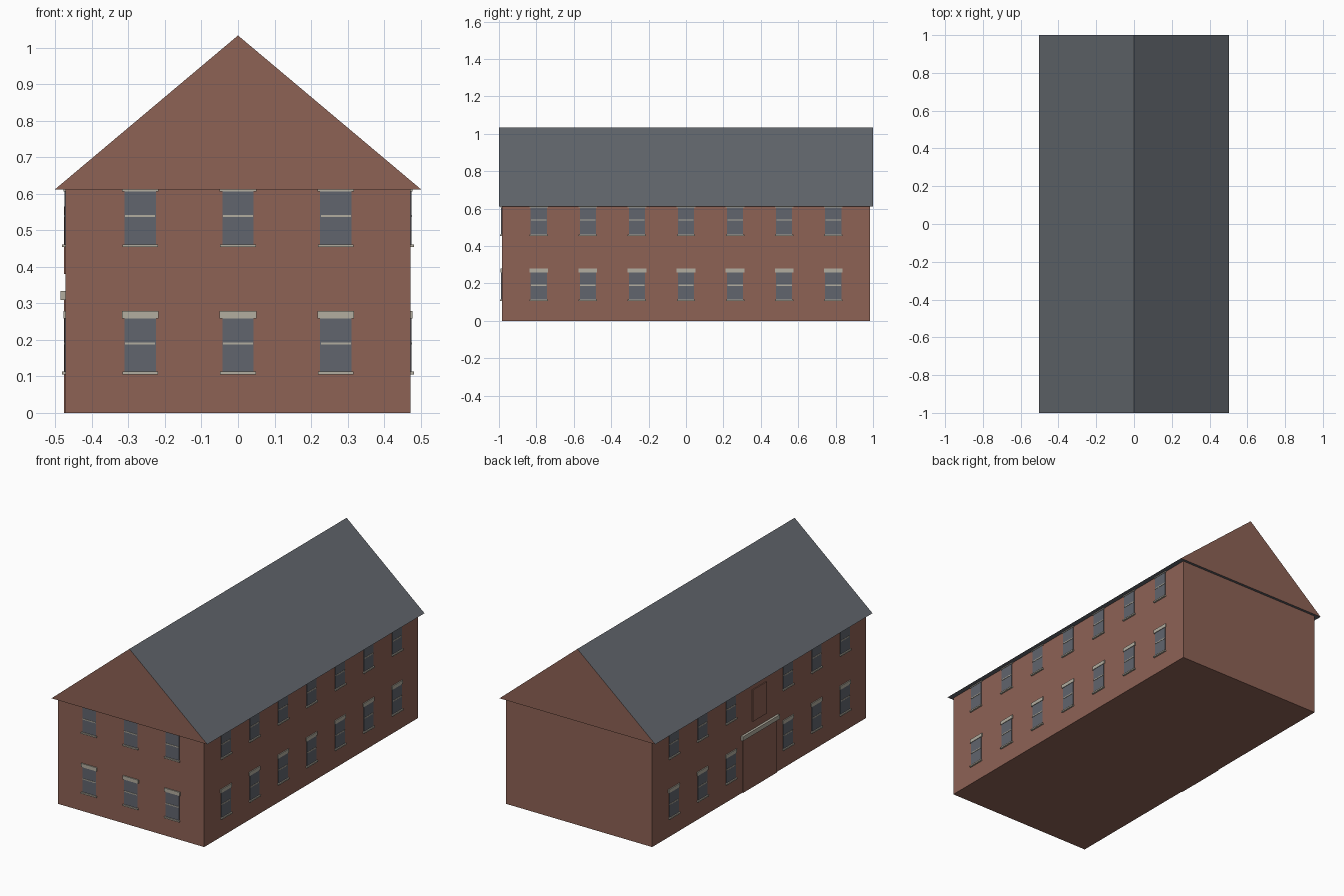
import bpy
import bmesh
from mathutils import Vector

cube = bpy.data.objects.get("Cube")
if cube:
    bpy.data.objects.remove(cube, do_unlink=True)


def make_material(name, colour):
    mat = bpy.data.materials.new(name)
    mat.use_nodes = True
    mat.diffuse_color = (*colour, 1)
    mat.node_tree.nodes["Principled BSDF"].inputs["Base Color"].default_value = (*colour, 1)
    return mat


brick = make_material("red_brick", (0.27, 0.122, 0.091))
slate = make_material("grey_slate", (0.122, 0.134, 0.152))
glass = make_material("window_glass", (0.12, 0.13, 0.155))
stone = make_material("pale_stone", (0.45, 0.42, 0.35))

HALF_X, HALF_Y, EAVE = 0.472, 0.985, 0.612


def finish(name, bm, *mats):
    bmesh.ops.recalc_face_normals(bm, faces=bm.faces[:])
    mesh = bpy.data.meshes.new(name)
    bm.to_mesh(mesh)
    bm.free()
    for mat in mats:
        mesh.materials.append(mat)
    obj = bpy.data.objects.new(name, mesh)
    bpy.context.collection.objects.link(obj)
    return obj


def add_box(bm, low, high):
    low, high = Vector(low), Vector(high)
    verts = bmesh.ops.create_cube(bm, size=1)["verts"]
    for v in verts:
        v.co = (low + high) / 2 + v.co * (high - low)


def box(name, low, high, mat):
    bm = bmesh.new()
    add_box(bm, low, high)
    return finish(name, bm, mat)


# Brick body
box("walls", (-HALF_X, -HALF_Y, 0), (HALF_X, HALF_Y, EAVE), brick)

# Gabled roof: slate slopes and underside, brick gable ends
bm = bmesh.new()
outline = [(-0.502, EAVE), (0.502, EAVE), (0, 1.034)]
gable = bm.faces.new([bm.verts.new((x, -1, z)) for x, z in outline])
back = bmesh.ops.extrude_face_region(bm, geom=[gable], use_keep_orig=True)["geom"]
for v in back:
    if isinstance(v, bmesh.types.BMVert):
        v.co.y = 1
bmesh.ops.recalc_face_normals(bm, faces=bm.faces[:])
for f in bm.faces:
    f.material_index = 1 if abs(f.normal.y) > 0.9 else 0
finish("roof", bm, slate, brick)


def wall_box(bm, side, centre, width, z0, z1, depth):
    """Box standing out from a wall, slightly sunk into it."""
    a, b = centre - width / 2, centre + width / 2
    if side == "front":
        add_box(bm, (a, -HALF_Y - depth, z0), (b, -HALF_Y + 0.004, z1))
    else:
        s = 1 if side == "left" else -1
        xs = sorted((s * (HALF_X - 0.004), s * (HALF_X + depth)))
        add_box(bm, (xs[0], a, z0), (xs[1], b, z1))


# Sash windows on three walls
step = 0.2625
side_rows = [i * step for i in range(-3, 4)]
layout = {
    "front": [(c, f) for c in (-0.268, 0, 0.268) for f in (0, 0.349)],
    "left": [(c, f) for c in side_rows for f in (0, 0.349)],
    "right": [(c, f) for c in side_rows if c for f in (0, 0.349)],
}
for side, places in layout.items():
    panes, bars, sills, lintels = (bmesh.new() for _ in range(4))
    for c, f in places:
        wall_box(panes, side, c, 0.086, f + 0.11, f + 0.26, 0.003)
        wall_box(bars, side, c, 0.082, f + 0.187, f + 0.193, 0.005)
        wall_box(sills, side, c, 0.098, f + 0.105, f + 0.113, 0.010)
        wall_box(lintels, side, c, 0.1, f + 0.258, f + 0.279, 0.006)
    finish(side + "_window_panes", panes, glass)
    finish(side + "_window_bars", bars, stone)
    finish(side + "_window_sills", sills, stone)
    finish(side + "_window_lintels", lintels, stone)

# Bricked entrance with stone canopy and a blind window above
for name, width, z0, z1, depth, mat in (
    ("entrance_panel", 0.31, 0, 0.312, 0.005, brick),
    ("entrance_canopy", 0.34, 0.309, 0.334, 0.014, stone),
    ("blind_window", 0.13, 0.38, 0.565, 0.005, brick),
):
    bm = bmesh.new()
    wall_box(bm, "right", 0, width, z0, z1, depth)
    finish(name, bm, mat)
